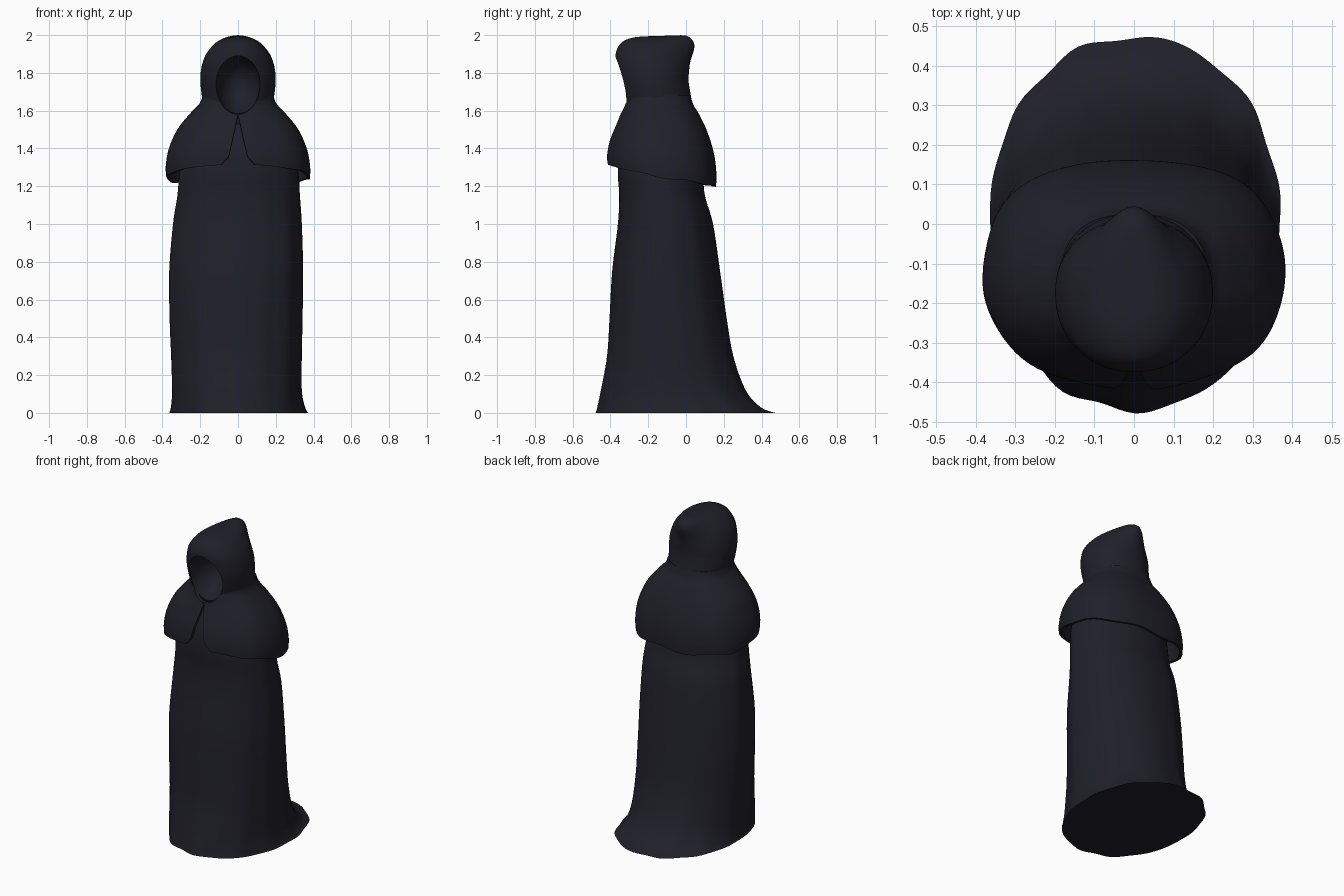
import bpy, bmesh, math

if "Cube" in bpy.data.objects:
    bpy.data.objects.remove(bpy.data.objects["Cube"])

cloth = bpy.data.materials.new("dark_cloth")
cloth.diffuse_color = (0.0145, 0.0143, 0.0225, 1)
cloth.use_nodes = True
cloth.node_tree.nodes["Principled BSDF"].inputs["Base Color"].default_value = cloth.diffuse_color


def smooth_rows(rows, steps=5):
    """Catmull-Rom interpolation through the profile rows."""
    out = []
    for i in range(len(rows) - 1):
        a, b = rows[max(i - 1, 0)], rows[i]
        c, d = rows[i + 1], rows[min(i + 2, len(rows) - 1)]
        for s in range(steps):
            t = s / steps
            out.append([0.5 * (2 * q + (r - p) * t + (2 * p - 5 * q + 4 * r - w) * t * t
                               + (3 * q - p - 3 * r + w) * t ** 3)
                        for p, q, r, w in zip(a, b, c, d)])
    out.append(list(rows[-1]))
    return out


def loft(name, rows, front_pow, back_pow, segs=72, caps=True, slit=None, warp=None):
    """Stack rounded rings; a row is z, left x, right x, front y, back y."""
    bm = bmesh.new()
    rings = []
    for z, xl, xr, yf, yb in smooth_rows(rows):
        cx, cy, rx, ry = (xl + xr) / 2, (yf + yb) / 2, (xr - xl) / 2, (yb - yf) / 2
        a0 = slit(z, rx) if slit else 0
        ring = []
        for j in range(segs + 1):
            a = a0 + (2 * math.pi - 2 * a0) * j / segs
            s, c = math.sin(a), math.cos(a)
            n = front_pow + (back_pow - front_pow) * (1 - c) / 2
            r = (abs(s) ** n + abs(c) ** n) ** (-1 / n)
            p = (cx + rx * r * s, cy - ry * r * c, z)
            ring.append(bm.verts.new(warp(p, a) if warp else p))
        rings.append(ring)
    for lo, hi in zip(rings, rings[1:]):
        for j in range(segs):
            bm.faces.new((lo[j], lo[j + 1], hi[j + 1], hi[j]))
    if caps:
        bm.faces.new(rings[0][segs - 1::-1])
        bm.faces.new(rings[-1][:segs])
    bmesh.ops.remove_doubles(bm, verts=bm.verts, dist=1e-5)
    me = bpy.data.meshes.new(name)
    bm.to_mesh(me)
    bm.free()
    me.materials.append(cloth)
    ob = bpy.data.objects.new(name, me)
    bpy.context.collection.objects.link(ob)
    return ob


def activate(ob):
    bpy.ops.object.select_all(action='DESELECT')
    ob.select_set(True)
    bpy.context.view_layer.objects.active = ob


# Robe: flared train at the back, soft folds that fade upwards
def robe_folds(p, a):
    x, y, z = p
    k = 0.005 * math.sin(9 * a + 0.6) + 0.005 * math.sin(14 * a + 2)
    k += 0.008 * math.sin(11 * a + 1) * max(0, 1 - z / 0.12)
    k *= min(1, max(0, (1.4 - z) / 0.4))
    return (x * (1 + k), y * (1 + k), z)


robe = loft("robe", [
    (0.00, -0.365, 0.37, -0.472, 0.472),
    (0.03, -0.357, 0.355, -0.464, 0.395),
    (0.12, -0.350, 0.338, -0.447, 0.315),
    (0.30, -0.355, 0.338, -0.415, 0.25),
    (0.50, -0.363, 0.342, -0.402, 0.215),
    (0.75, -0.365, 0.345, -0.388, 0.18),
    (1.00, -0.345, 0.338, -0.358, 0.143),
    (1.15, -0.322, 0.328, -0.352, 0.10),
    (1.28, -0.31, 0.318, -0.36, 0.09),
    (1.42, -0.28, 0.28, -0.345, 0.08),
    (1.52, -0.20, 0.20, -0.30, 0.04),
    (1.56, -0.12, 0.12, -0.25, 0.00)], 2.08, 2.12, segs=112, warp=robe_folds)

# Shoulder cape: open at the front, hem lower at the back
TOP, HEM = 1.68, 1.25


def cape_slit(z, rx):
    w = 0.05 * max(0, 1.56 - z) / 0.26
    w += 0.03 * max(0, 1 - (z - HEM) / 0.05)
    return w / rx


def cape_hem(p, a):
    x, y, z = p
    back = (1 - math.cos(a)) / 2
    hem = 1.315 - 0.11 * back - 0.012 * math.sin(a) ** 2 + 0.009 * math.sin(7 * a) * back
    t = (TOP - z) / (TOP - HEM)
    k = 1 + 0.008 * t * t * math.sin(8 * a + 1)
    return (x * k, y * k, TOP - t * (TOP - hem))


cape = loft("shoulder_cape", [
    (HEM, -0.378, 0.378, -0.418, 0.158),
    (1.31, -0.38, 0.38, -0.417, 0.16),
    (1.40, -0.364, 0.364, -0.402, 0.148),
    (1.50, -0.320, 0.320, -0.368, 0.115),
    (1.58, -0.257, 0.257, -0.342, 0.075),
    (1.63, -0.210, 0.210, -0.333, 0.042),
    (1.655, -0.195, 0.195, -0.333, 0.032),
    (TOP, -0.188, 0.188, -0.338, 0.024)], 2.15, 2.6, segs=96, caps=False,
    slit=cape_slit, warp=cape_hem)
thick = cape.modifiers.new("thickness", 'SOLIDIFY')
thick.thickness, thick.offset = 0.018, -1


# Hood: rounded dome, with a soft knob at the upper back
def hood_knob(p, a):
    x, y, z = p
    g = math.exp(-(x * x + (y + 0.03) ** 2 + (z - 1.94) ** 2) / 0.0065)
    return (x, y + 0.062 * g, z + 0.016 * g)


hood = loft("hood", [
    (1.52, -0.16, 0.16, -0.29, 0.01),
    (1.60, -0.18, 0.18, -0.318, 0.02),
    (1.66, -0.189, 0.189, -0.338, 0.028),
    (1.75, -0.199, 0.199, -0.358, 0.014),
    (1.82, -0.195, 0.195, -0.37, 0.012),
    (1.89, -0.174, 0.174, -0.374, -0.002),
    (1.94, -0.138, 0.138, -0.358, -0.018),
    (1.97, -0.103, 0.103, -0.328, -0.03),
    (1.988, -0.06, 0.06, -0.275, -0.05),
    (1.994, -0.004, 0.004, -0.20, -0.12)], 2.2, 2.1, segs=96, warp=hood_knob)

# Face opening: hidden cutter hollows the hood and notches the cape
bpy.ops.mesh.primitive_uv_sphere_add(segments=48, ring_count=24, location=(0, -0.36, 1.735))
cutter = bpy.context.object
cutter.name = "face_opening_cutter"
cutter.scale = (0.118, 0.2, 0.155)
cutter.data.materials.append(cloth)
cutter.hide_render = True
for ob in (hood, cape):
    cut = ob.modifiers.new("face_opening", 'BOOLEAN')
    cut.operation, cut.object, cut.solver = 'DIFFERENCE', cutter, 'EXACT'
bpy.context.view_layer.update()

for ob in (robe, cape, hood):
    activate(ob)
    for m in list(ob.modifiers):
        bpy.ops.object.modifier_apply(modifier=m.name)
    bpy.ops.object.shade_smooth_by_angle(angle=math.radians(40))
bpy.data.objects.remove(cutter)
